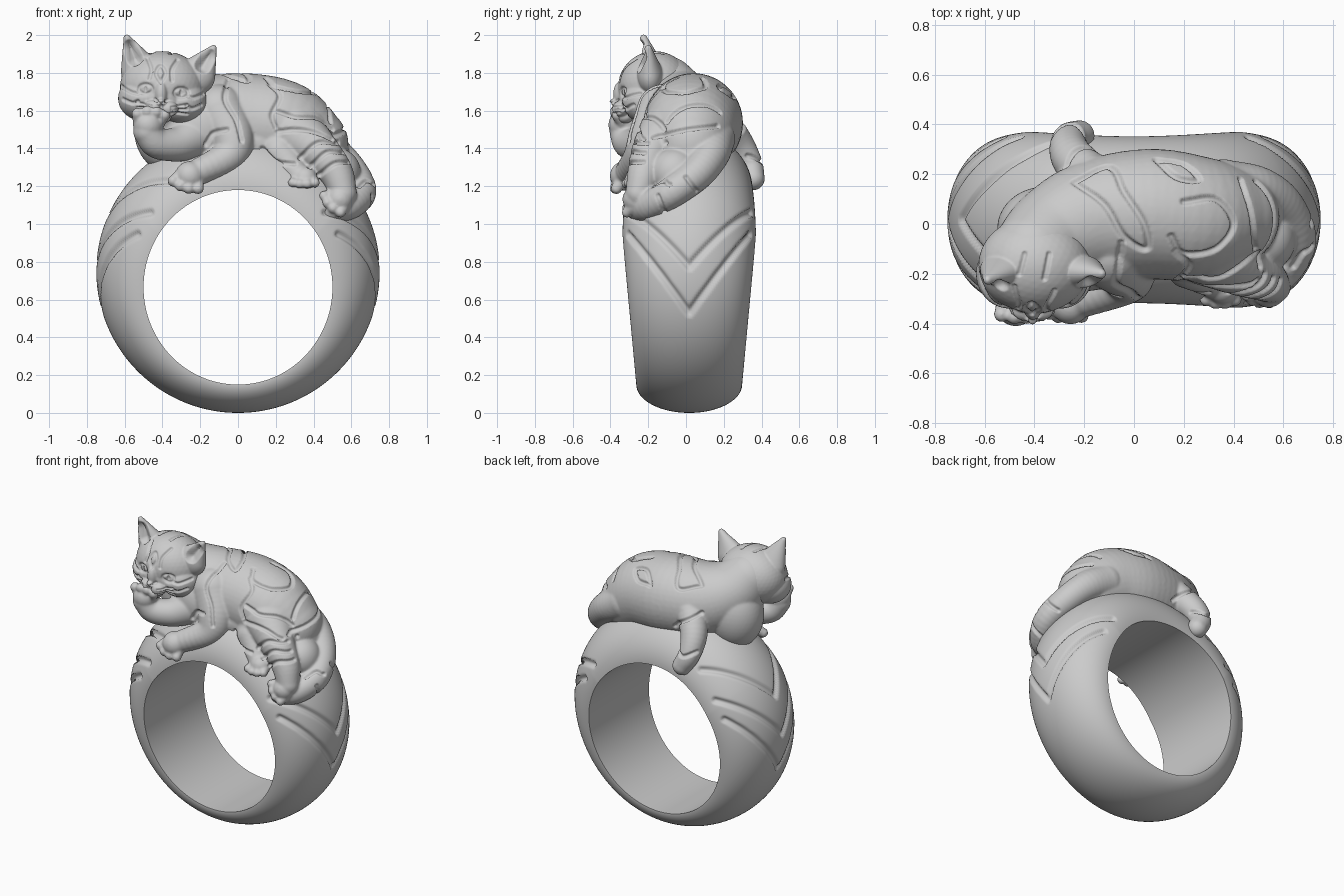
import bpy, bmesh
from math import sin, cos, pi, radians
from mathutils import Vector, Matrix, kdtree
from mathutils.bvhtree import BVHTree

if "Cube" in bpy.data.objects:
    bpy.data.objects.remove(bpy.data.objects["Cube"])

# unit sphere template, copied for every soft form
bm = bmesh.new()
bmesh.ops.create_icosphere(bm, subdivisions=4, radius=1)
BALL = [v.co.copy() for v in bm.verts]
BALL_FACES = [[v.index for v in f.verts] for f in bm.faces]
bm.free()

# ---------- helpers (m is a pair: vertex list, face list) ----------
def blob(m, c, r, rot=Matrix.Identity(4)):
    r = (r, r, r) if isinstance(r, (int, float)) else r
    mat = Matrix.Translation(c) @ rot @ Matrix.Diagonal((*r, 1))
    n = len(m[0])
    m[0].extend(mat @ v for v in BALL)
    m[1].extend([i + n for i in f] for f in BALL_FACES)

def spline(pts, n=12):
    """Catmull-Rom through points of any dimension."""
    P = [Vector(p) for p in pts]
    P = [2 * P[0] - P[1]] + P + [2 * P[-1] - P[-2]]
    out = []
    for i in range(1, len(P) - 2):
        a, b, c, d = P[i - 1:i + 3]
        for t in (k / n for k in range(n)):
            out.append(.5 * (2 * b + (c - a) * t + (2 * a - 5 * b + 4 * c - d) * t * t
                             + (3 * b - a - 3 * c + d) * t ** 3))
    return out + [P[-2]]

def limb(m, pts, n=6):
    """Tapered tube: points are (x, y, z, radius)."""
    for p in spline(pts, n):
        blob(m, p[:3], p[3])

def paw(m, c, fwd, side, r=.075):
    c, f, s = Vector(c), Vector(fwd).normalized(), Vector(side).normalized()
    blob(m, c, r * .95)
    for k in (-1.5, -.5, .5, 1.5):
        tip = c + f * (r * (1.0 - .1 * k * k)) + s * k * r * .56
        limb(m, [(*(c + s * k * r * .4), r * .36), (*tip, r * .37)], 3)

def finish(name, m, voxel=0, smooth=0):
    me = bpy.data.meshes.new(name)
    me.from_pydata(m[0], [], m[1])
    ob = bpy.data.objects.new(name, me)
    bpy.context.collection.objects.link(ob)
    if voxel:
        mod = ob.modifiers.new("union", 'REMESH')
        mod.mode, mod.voxel_size = 'VOXEL', voxel
        mod = ob.modifiers.new("soften", 'SMOOTH')
        mod.factor, mod.iterations = .5, smooth
        dg = bpy.context.evaluated_depsgraph_get()
        new = bpy.data.meshes.new_from_object(ob.evaluated_get(dg))
        ob.modifiers.clear()
        ob.data = new
    return ob

def shade(ob, angle):
    bpy.ops.object.select_all(action='DESELECT')
    ob.select_set(True)
    bpy.context.view_layer.objects.active = ob
    bpy.ops.object.shade_smooth_by_angle(angle=radians(angle))

VIEWS = {'front': (lambda a, b: (a, -5, b), (0, 1, 0)), 'back': (lambda a, b: (a, 5, b), (0, -1, 0)),
         'top': (lambda a, b: (a, b, 5), (0, 0, -1)), 'right': (lambda a, b: (5, a, b), (-1, 0, 0))}

def project(ob, **strokes):
    """Project 2D strokes seen in each view on to the surface."""
    tree = BVHTree.FromPolygons([v.co for v in ob.data.vertices], [p.vertices for p in ob.data.polygons])
    hits = []
    for view, lines in strokes.items():
        start, d = VIEWS[view]
        for p in (p for line in lines for p in spline(line, 30)):
            hits.append(tree.ray_cast(Vector(start(*p)), Vector(d))[0])
    return [h for h in hits if h]

def carve(ob, pts, r, depth):
    """Press a groove into the mesh along the points."""
    kd = kdtree.KDTree(len(pts))
    for i, p in enumerate(pts):
        kd.insert(p, i)
    kd.balance()
    moves = []
    for v in ob.data.vertices:
        d = kd.find(v.co)[2]
        if d < r:
            moves.append((v.index, v.co - v.normal * depth * (1 - (d / r) ** 2)))
    for i, co in moves:
        ob.data.vertices[i].co = co
    ob.data.update()

# ---------- ring band ----------
def band(a, s):
    """s 0..pi runs over the dome from back edge to front edge."""
    zi = .665 + .515 * sin(a)
    w = .28 + .075 * min(1, (zi - .15) / .8) - .02 * max(0, sin(a)) ** 4
    h = sin(s)
    return Vector((cos(a) * (.5 + .25 * h), .017 + w * cos(s),
                   zi + h * (.085 + (.235 if sin(a) < 0 else .225) * sin(a))))

N, M, K = 360, 96, 6
verts, faces, L = [], [], M + K
for i in range(N):
    row = [band(2 * pi * i / N, pi * j / M) for j in range(M + 1)]
    verts += row + [row[-1].lerp(row[0], k / K) for k in range(1, K)]
    A, B = i * L, (i + 1) % N * L
    faces += [(A + j, B + j, B + (j + 1) % L, A + (j + 1) % L) for j in range(L)]
ring = finish("ring_band", (verts, faces))
# chevron grooves: tip angle, end angle, end position across the dome, sides
grooves = []
for a0, a1, s1, sides in ((-17, 25, .36, (0, 1)), (2, 38, .36, (0, 1)), (22, 57, .5, (1,))):
    for side in sides:
        for t in (k / 150 for k in range(151)):
            s = pi / 2 + (s1 - pi / 2) * t
            a = radians(a0 + (a1 - a0) * t)
            a = pi - a if side else a
            grooves += [band(a, s), band(a, pi - s)]
carve(ring, grooves, .022, .02)
shade(ring, 65)

# ---------- cat body ----------
m = ([], [])
# spine and neck
limb(m, [(-.4, -.11, 1.72, .17), (-.31, -.04, 1.62, .2), (-.15, .02, 1.555, .24), (.06, .04, 1.535, .262),
         (.24, .025, 1.505, .25), (.38, .03, 1.42, .205)])
# chest, shoulder, haunch and belly masses
for c, r in (((-.36, -.02, 1.5), (.19, .17, .23)), ((-.2, -.1, 1.5), (.22, .17, .2)),
             ((.3, -.06, 1.48), (.19, .18, .175)), ((.22, -.13, 1.4), (.13, .11, .13)),
             ((.1, -.03, 1.43), (.25, .19, .16)), ((.53, -.06, 1.27), (.12, .13, .13)),
             ((.44, .04, 1.36), (.15, .16, .15))):
    blob(m, c, r)
# resting front leg
limb(m, [(-.1, -.12, 1.6, .14), (-.03, -.19, 1.46, .115), (-.05, -.24, 1.36, .09), (-.22, -.31, 1.27, .07)])
paw(m, (-.255, -.325, 1.255), (-.3, -.5, -.65), (1, -.1, -.3), .082)
# raised front leg
limb(m, [(-.25, -.18, 1.45, .11), (-.33, -.25, 1.42, .09), (-.43, -.305, 1.43, .082), (-.48, -.33, 1.49, .075)])
paw(m, (-.475, -.33, 1.525), (.2, -.45, .75), (1, 0, -.05), .085)
# near and far hind legs
limb(m, [(.3, -.09, 1.48, .16), (.43, -.18, 1.38, .11), (.52, -.22, 1.27, .09), (.56, -.25, 1.16, .07)])
paw(m, (.54, -.265, 1.13), (-.55, -.45, -.35), (.6, -.2, -.6), .075)
limb(m, [(.22, -.16, 1.38, .1), (.3, -.22, 1.28, .07), (.34, -.25, 1.24, .06)])
paw(m, (.355, -.255, 1.24), (-.1, -.8, -.35), (1, 0, 0), .07)
# leg hanging over the back
limb(m, [(-.16, .17, 1.56, .1), (-.25, .27, 1.43, .085), (-.26, .335, 1.32, .07), (-.22, .355, 1.24, .062)])
# tail wrapping the right end
limb(m, [(.36, .14, 1.45, .12), (.5, .13, 1.37, .1), (.6, .06, 1.27, .09), (.65, -.07, 1.17, .083),
         (.59, -.19, 1.1, .077), (.5, -.245, 1.07, .065)])
body = finish("cat_body", m, .0078, 6)
# tabby stripes
stripes = project(body, front=[
    [(-.05, 1.77), (-.07, 1.66), (-.01, 1.55), (.02, 1.44)], [(.17, 1.74), (.22, 1.68), (.18, 1.58), (.2, 1.51)],
    [(.2, 1.6), (.3, 1.57), (.42, 1.56), (.5, 1.5)], [(.21, 1.49), (.3, 1.5), (.4, 1.49), (.5, 1.45)],
    [(.33, 1.35), (.42, 1.43), (.53, 1.43)], [(.38, 1.3), (.47, 1.38), (.56, 1.38)],
    [(.43, 1.26), (.51, 1.32), (.59, 1.33)], [(.13, 1.4), (.2, 1.33), (.3, 1.32)],
    [(.64, 1.2), (.68, 1.23), (.72, 1.21)], [(-.17, 1.42), (-.13, 1.48), (-.06, 1.5)]],
    top=[[(-.24, .17), (-.1, .23), (-.04, .13), (.04, 0), (.05, -.1), (-.04, -.05), (-.12, .08), (-.24, .17)],
         [(.2, .09), (.33, .1), (.4, 0), (.33, -.1), (.2, -.12), (.15, -.05)],
         [(.09, .26), (.2, .24), (.26, .18), (.17, .19), (.09, .26)], [(.43, .18), (.47, .05), (.49, -.1)]],
    right=[[(-.17, 1.46), (0, 1.5), (.17, 1.52)], [(0, 1.25), (.06, 1.17)], [(-.15, 1.15), (-.1, 1.03)]],
    back=[[(-.33, 1.36), (-.25, 1.33), (-.19, 1.36)], [(-.28, 1.57), (-.16, 1.5), (-.1, 1.44)]])
carve(body, stripes, .016, .016)
shade(body, 180)

# ---------- cat head: skull, cheeks, muzzle, nose, chin ----------
m = ([], [])
for c, r in (((-.4, -.165, 1.725), (.225, .195, .19)), ((-.5, -.2, 1.665), (.135, .14, .12)),
             ((-.295, -.2, 1.65), (.13, .14, .12)), ((-.405, -.29, 1.67), (.11, .07, .1)),
             ((-.445, -.345, 1.617), (.055, .045, .042)), ((-.37, -.345, 1.61), (.055, .045, .042)),
             ((-.407, -.335, 1.69), (.036, .05, .075)), ((-.408, -.385, 1.645), (.026, .02, .018)),
             ((-.402, -.325, 1.567), (.05, .045, .035))):
    blob(m, c, r)
# ears: flattened tapering shells leaning outward
ears = []
for base, tip in (((-.52, -.18, 1.81), (-.588, -.225, 1.985)), ((-.22, -.19, 1.785), (-.13, -.2, 1.93))):
    base, tip = Vector(base), Vector(tip)
    z = (tip - base).normalized()
    x = Vector((0, -1, 0)).cross(z).normalized()
    rot = Matrix((x, z.cross(x), z)).transposed().to_4x4()
    for t in (k / 20 for k in range(21)):
        r = .1 * (1 - .82 * t)
        blob(m, base.lerp(tip, t), (r, .6 * r + .008, r), rot)
    ears.append([(base.lerp(tip, t).x, base.lerp(tip, t).z) for t in (.4, .55, .7)])
head = finish("cat_head", m, .0055, 4)
# hollow ears, eye sockets
eyes = ((-.49, 1.715), (-.3, 1.695))
carve(head, project(head, front=ears), .047, .04)
carve(head, project(head, front=[[(x - .01, z), (x + .01, z)] for x, z in eyes]), .045, .006)
# eye outlines and pupils, mouth, nose and whisker lines
lines = [[(-.407, 1.63), (-.407, 1.605), (-.44, 1.583), (-.48, 1.59)], [(-.407, 1.605), (-.375, 1.58), (-.335, 1.585)],
         [(-.44, 1.66), (-.425, 1.645), (-.41, 1.635)], [(-.375, 1.655), (-.39, 1.645), (-.408, 1.635)]]
for x, z in eyes:
    lines.append([(x + .036 * cos(t * pi / 6), z + .024 * sin(t * pi / 6)) for t in range(13)])
    lines.append([(x, z + .008), (x, z - .008)])
for k in range(3):
    lines += [[(-.46, 1.625 - .014 * k), (-.53, 1.64 - .025 * k)], [(-.35, 1.618 - .014 * k), (-.27, 1.63 - .025 * k)]]
carve(head, project(head, front=lines), .0105, .009)
# forehead and cheek stripes
lines = [[(-.41, 1.75), (-.435, 1.8), (-.41, 1.84), (-.385, 1.8), (-.41, 1.75)],
         [(-.47, 1.77), (-.46, 1.82), (-.48, 1.88)], [(-.35, 1.76), (-.35, 1.82), (-.32, 1.87)],
         [(-.62, 1.73), (-.57, 1.7), (-.53, 1.69)], [(-.61, 1.66), (-.56, 1.64), (-.53, 1.65)],
         [(-.18, 1.69), (-.23, 1.67), (-.26, 1.675)], [(-.19, 1.63), (-.24, 1.61), (-.27, 1.625)]]
carve(head, project(head, front=lines, top=[[(-.46, -.2), (-.44, -.12)], [(-.36, -.22), (-.34, -.12)]]), .013, .011)
shade(head, 180)
